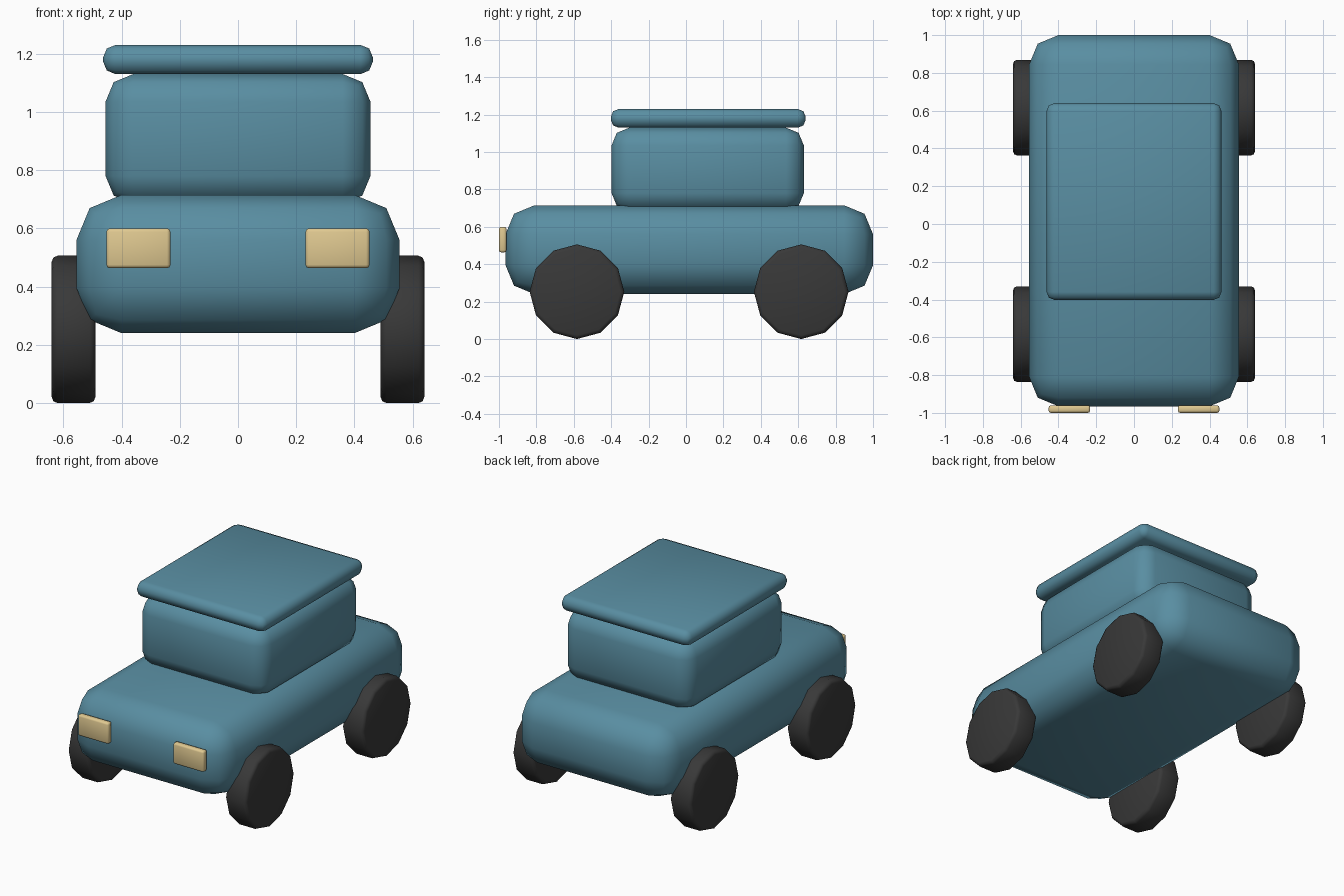
import bpy
import bmesh
from math import pi
from mathutils import Matrix, Vector

cube = bpy.data.objects.get("Cube")
if cube:
    bpy.data.objects.remove(cube, do_unlink=True)


def material(name, rgb):
    mat = bpy.data.materials.new(name)
    mat.use_nodes = True
    color = (*rgb, 1)
    mat.diffuse_color = color
    mat.node_tree.nodes["Principled BSDF"].inputs["Base Color"].default_value = color
    return mat


def finish(name, bm, mat, bevel, location):
    """Turn the bmesh into a smooth object with softened edges."""
    mesh = bpy.data.meshes.new(name)
    bm.to_mesh(mesh)
    bm.free()
    mesh.materials.append(mat)
    mesh.shade_smooth()
    obj = bpy.data.objects.new(name, mesh)
    obj.location = location
    bpy.context.collection.objects.link(obj)
    mod = obj.modifiers.new("Soft edges", "BEVEL")
    mod.width = bevel
    mod.segments = 2
    mod.limit_method = "ANGLE"
    mod.angle_limit = pi / 4
    return obj


def rounded_box(name, low, high, bevel, mat):
    low, high = Vector(low), Vector(high)
    bm = bmesh.new()
    bmesh.ops.create_cube(bm, size=1)
    bmesh.ops.scale(bm, vec=high - low, verts=bm.verts)
    return finish(name, bm, mat, bevel, (low + high) / 2)


def wheel(name, x, y, mat, radius=0.253, width=0.15):
    bm = bmesh.new()
    bmesh.ops.create_cone(bm, cap_ends=True, segments=12, radius1=radius,
                          radius2=radius, depth=width,
                          matrix=Matrix.Rotation(pi / 2, 4, "Y"))
    return finish(name, bm, mat, 0.02, (x, y, radius))


blue = material("Blue paint", (0.10, 0.27, 0.36))
rubber = material("Black rubber", (0.04, 0.04, 0.04))
cream = material("Cream lamp", (0.74, 0.58, 0.28))

# Bodywork
rounded_box("body", (-0.555, -0.965, 0.24), (0.555, 1.0, 0.715), 0.155, blue)
rounded_box("cabin", (-0.455, -0.398, 0.685), (0.455, 0.63, 1.13), 0.095, blue)
rounded_box("roof", (-0.463, -0.402, 1.13), (0.463, 0.64, 1.23), 0.042, blue)

# Wheels and headlights on both sides
for side, sign in (("left", 1), ("right", -1)):
    wheel(f"front_{side}_wheel", sign * 0.565, -0.583, rubber)
    wheel(f"rear_{side}_wheel", sign * 0.565, 0.616, rubber)
    inner, outer = sorted((sign * 0.232, sign * 0.452))
    rounded_box(f"{side}_headlight", (inner, -1.0, 0.463),
                (outer, -0.96, 0.6), 0.012, cream)
